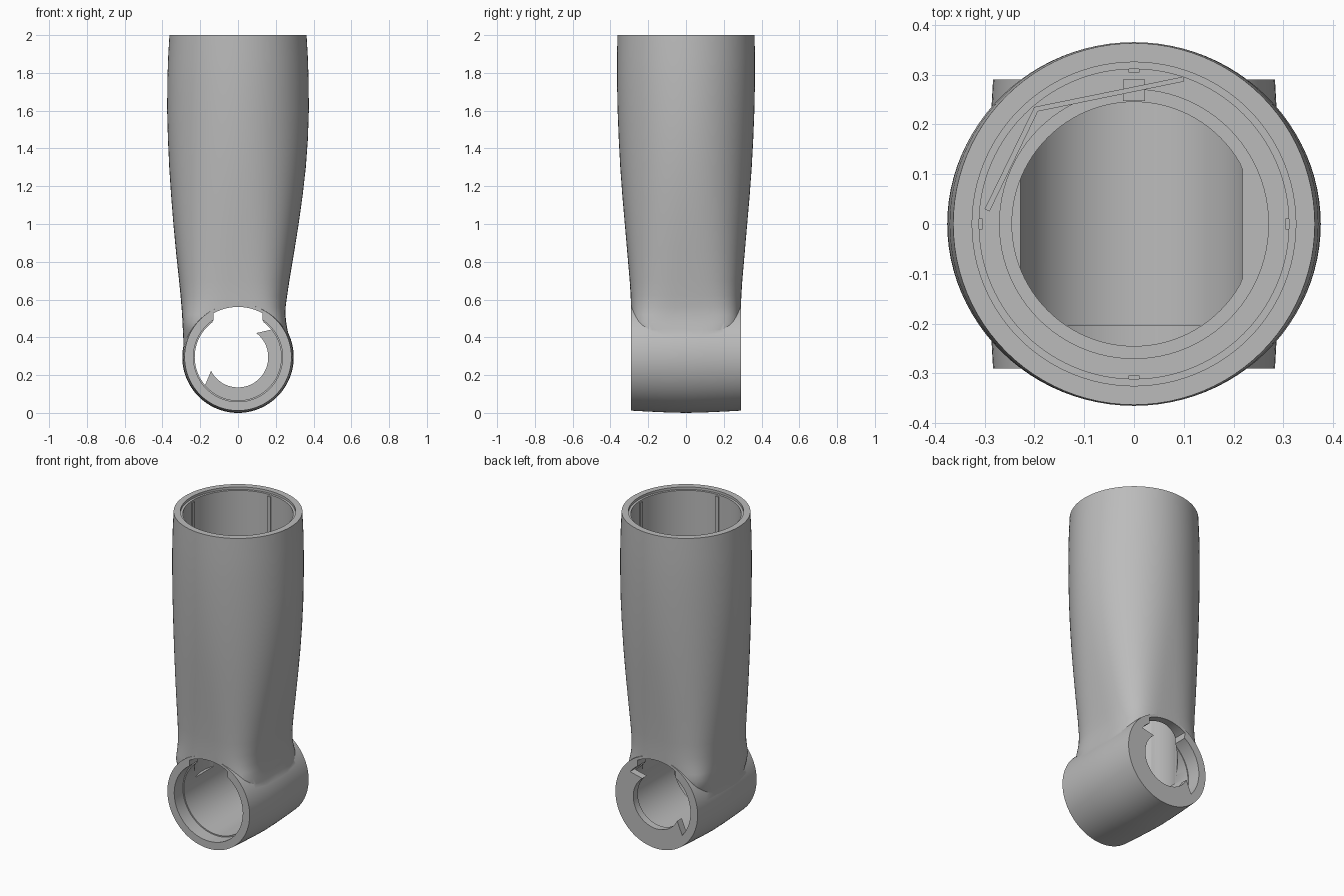
import bpy, bmesh, math
from mathutils import Matrix

cube = bpy.data.objects.get("Cube")
if cube:
    bpy.data.objects.remove(cube, do_unlink=True)

grey = bpy.data.materials.new("plain grey")
grey.use_nodes = True
COLOUR = (0.5, 0.5, 0.5, 1)
grey.diffuse_color = COLOUR
grey.node_tree.nodes["Principled BSDF"].inputs["Base Color"].default_value = COLOUR

AXIS_Z = 0.295   # height of the cross barrel
N = 96


def loft(name, rings):
    """Closed solid skinned through equal-length rings of points."""
    bm = bmesh.new()
    loops = [[bm.verts.new(p) for p in ring] for ring in rings]
    count = len(loops[0])
    for low, high in zip(loops, loops[1:]):
        for i in range(count):
            j = (i + 1) % count
            bm.faces.new((low[i], low[j], high[j], high[i]))
    bm.faces.new(loops[0][::-1])
    bm.faces.new(loops[-1])
    bmesh.ops.recalc_face_normals(bm, faces=bm.faces)
    mesh = bpy.data.meshes.new(name)
    bm.to_mesh(mesh)
    bm.free()
    mesh.materials.append(grey)
    obj = bpy.data.objects.new(name, mesh)
    bpy.context.collection.objects.link(obj)
    return obj


def circle(r, h, x_limit=1):
    """Circle at height h, flattened where x passes the limit."""
    turns = [2 * math.pi * i / N for i in range(N)]
    return [(min(r * math.cos(t), x_limit), r * math.sin(t), h) for t in turns]


def lathe(name, profile, x_limit=1):
    return loft(name, [circle(r, h, x_limit) for r, h in profile])


def along_y(name, profile):
    """Lathe lying on the barrel axis; profile is (radius, y)."""
    return loft(name, [[(x, h, AXIS_Z + y) for x, y, h in circle(r, h)] for r, h in profile])


def sector(name, r_in, r_out, inner, outer, y0, y1, steps=40):
    """Ring sector around the barrel axis, angles in degrees."""
    pts = []
    for r, (a, b) in ((r_in, inner), (r_out, outer[::-1])):
        for i in range(steps + 1):
            t = math.radians(a + (b - a) * i / steps)
            pts.append((r * math.cos(t), AXIS_Z + r * math.sin(t)))
    return loft(name, [[(x, y, z) for x, z in pts] for y in (y0, y1)])


def prism(name, pts, z0, z1):
    return loft(name, [[(x, y, z) for x, y in pts] for z in (z0, z1)])


def combine(target, tool, operation):
    mod = target.modifiers.new(operation, "BOOLEAN")
    mod.operation, mod.object, mod.solver = operation, tool, "EXACT"
    bpy.context.view_layer.update()
    graph = bpy.context.evaluated_depsgraph_get()
    mesh = bpy.data.meshes.new_from_object(target.evaluated_get(graph))
    target.modifiers.clear()
    target.data = mesh
    bpy.data.objects.remove(tool, do_unlink=True)


def section(z, left, right, depth, power):
    """Superellipse with separate left and right reach."""
    ring = []
    for i in range(N):
        c, s = math.cos(2 * math.pi * i / N), math.sin(2 * math.pi * i / N)
        x = abs(c) ** (2 / power) * (right if c > 0 else -left)
        ring.append((x, math.copysign(abs(s) ** (2 / power) * depth, s), z))
    return ring


# Outer shell: tapered arm that squares off as it blends into the barrel
BODY = [(0.32, .287, .280, .27, 3), (0.40, .290, .270, .28, 3.6),
        (0.44, .292, .262, .284, 4.2), (0.48, .294, .255, .287, 4.5),
        (0.52, .296, .251, .2885, 4), (0.56, .299, .252, .291, 3.5),
        (0.62, .304, .260, .293, 3.15), (0.70, .312, .272, .298, 2.95),
        (0.85, .328, .297, .311, 2.65), (1.00, .342, .321, .324, 2.42),
        (1.15, .354, .342, .337, 2.25), (1.30, .364, .359, .348, 2.12),
        (1.45, .371, .370, .356, 2.05), (1.60, .375, .375, .362, 2),
        (1.75, .374, .374, .365, 2), (1.88, .370, .370, .365, 2),
        (2.00, .363, .363, .363, 2)]
arm = loft("arm_link_shell", [section(*row) for row in BODY])
barrel = along_y("barrel", [(.283, -.29), (.288, -.2), (.2925, -.1), (.295, 0),
                            (.2925, .1), (.288, .2), (.283, .29)])
combine(arm, barrel, "UNION")

# Stepped hollow down the arm: wide mouth, then a narrower well with one flat wall
mouth = lathe("mouth_hollow", [(.27, 1.1), (.27, 1.15), (.311, 1.15), (.311, 1.985),
                               (.325, 1.985), (.325, 2.1)])
combine(arm, mouth, "DIFFERENCE")
combine(arm, lathe("well", [(.245, .32), (.245, 1.12)], x_limit=.218), "DIFFERENCE")

# Barrel bore with a front counterbore, leaving a partial flange at the back
combine(arm, along_y("bore", [(.236, -.4), (.236, -.205), (.229, -.205), (.229, .246)]), "DIFFERENCE")
combine(arm, along_y("flange_hole", [(.16, .2), (.16, .4)]), "DIFFERENCE")
combine(arm, sector("flange_gap", .125, .234, (68, 191), (39, 221), .2, .4), "DIFFERENCE")
combine(arm, sector("top_relief", .21, .266, (52, 128), (60.6, 119.4), -.4, .4), "DIFFERENCE")

# Rim keys inside the mouth
for k in range(4):
    key = prism("rim_key", [(.304, -.011), (.335, -.011), (.335, .011), (.304, .011)], 1.13, 1.975)
    key.data.transform(Matrix.Rotation(k * math.pi / 2, 4, "Z"))
    combine(arm, key, "UNION")

# Folded cable guard standing on the inner shelf
guard = prism("cable_guard", [(-.30, .03), (-.20, .235), (.10, .296), (.10, .286),
                              (-.193, .226), (-.29, .025)], 1.14, 1.5)
combine(arm, guard, "UNION")

# Stop block bridging the step at the back
stop = prism("ledge_stop", [(-.022, .247), (.022, .247), (.022, .29), (-.022, .29)], 1.05, 1.2)
combine(arm, stop, "UNION")

bpy.ops.object.select_all(action="DESELECT")
arm.select_set(True)
bpy.context.view_layer.objects.active = arm
bpy.ops.object.shade_smooth_by_angle(angle=math.radians(30))
